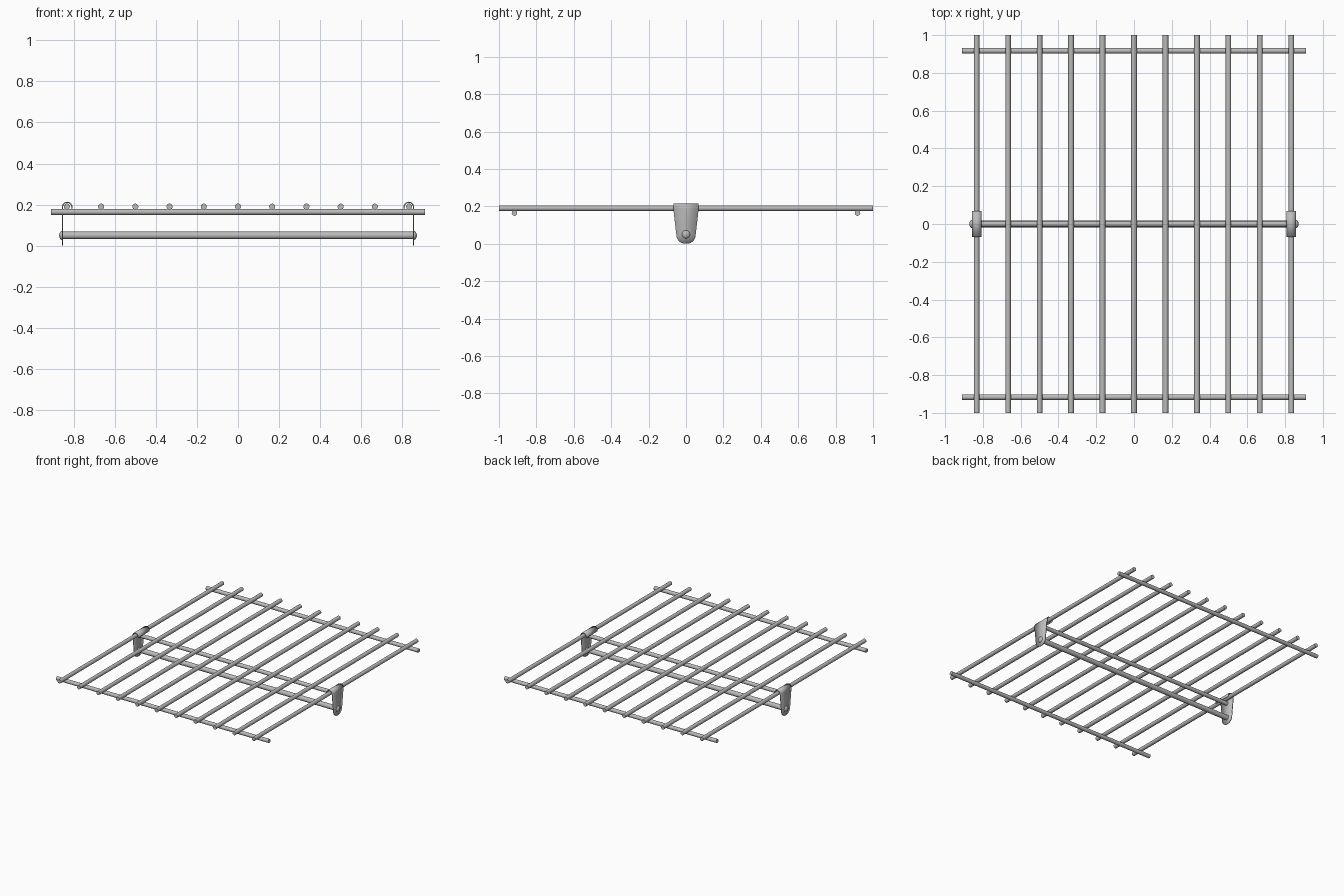
import bpy, bmesh, math
from mathutils import Matrix

if "Cube" in bpy.data.objects:
    bpy.data.objects.remove(bpy.data.objects["Cube"])

steel = bpy.data.materials.new("steel_grey")
steel.diffuse_color = (0.50, 0.50, 0.50, 1)
steel.use_nodes = True
steel.node_tree.nodes["Principled BSDF"].inputs["Base Color"].default_value = steel.diffuse_color


def finish(name, bm):
    bmesh.ops.recalc_face_normals(bm, faces=bm.faces)
    me = bpy.data.meshes.new(name)
    bm.to_mesh(me)
    bm.free()
    me.materials.append(steel)
    ob = bpy.data.objects.new(name, me)
    bpy.context.collection.objects.link(ob)
    bpy.ops.object.select_all(action='DESELECT')
    ob.select_set(True)
    bpy.context.view_layer.objects.active = ob
    bpy.ops.object.shade_smooth_by_angle(angle=math.radians(40))
    return ob


def rod(name, center, axis, length, radius):
    bm = bmesh.new()
    turn = Matrix.Rotation(math.pi / 2, 4, 'Y' if axis == 'X' else 'X')
    bmesh.ops.create_cone(bm, cap_ends=True, segments=24, radius1=radius, radius2=radius,
                          depth=length, matrix=Matrix.Translation(center) @ turn)
    return finish(name, bm)


def bracket(name, side):
    # hook over the outer rod, then a tapering tab with a rounded foot
    cx, cz, r = 0.832, 0.188, 0.023
    rows = []
    for i in range(17):
        a = math.radians(200 - 200 * i / 16)
        rows.append((cx + r * math.cos(a), cz + r * math.sin(a), 0.068))
    rows.append((cx + r, 0.05, 0.052))
    for i in range(1, 13):
        a = math.radians(88 * i / 12)
        rows.append((cx + r, 0.05 - 0.05 * math.sin(a), 0.052 * math.cos(a) ** 0.85))
    bm = bmesh.new()
    pairs = [[bm.verts.new((side * x, s * w, z)) for s in (-1, 1)] for x, z, w in rows]
    for p, q in zip(pairs, pairs[1:]):
        bm.faces.new((p[0], p[1], q[1], q[0]))
    ob = finish(name, bm)
    mod = ob.modifiers.new("sheet", 'SOLIDIFY')
    mod.thickness, mod.offset = 0.006, 0


def bolt_head(name, side):
    # domed cap on the outside of the bracket
    bm = bmesh.new()
    rings = []
    for i in range(6):
        a = math.radians(i * 16)
        rad, x = 0.022 * math.cos(a), side * (0.857 + 0.014 * math.sin(a))
        rings.append([bm.verts.new((x, rad * math.cos(t * math.tau / 24),
                                    0.05 + rad * math.sin(t * math.tau / 24))) for t in range(24)])
    for p, q in zip(rings, rings[1:]):
        for t in range(24):
            u = (t + 1) % 24
            bm.faces.new((p[t], p[u], q[u], q[t]))
    bm.faces.new(rings[0])
    bm.faces.new(rings[-1])
    finish(name, bm)


# long parallel rods
for i in range(11):
    rod(f"grid_rod_{i + 1}", ((i - 5) / 6, 0, 0.19), 'Y', 2.0, 0.0148)

# cross rods underneath
rod("front_cross_rod", (0, -0.917, 0.164), 'X', 1.82, 0.0148)
rod("back_cross_rod", (0, 0.917, 0.164), 'X', 1.82, 0.0148)
rod("middle_cross_rod", (0, 0, 0.164), 'X', 1.70, 0.0148)

# lower support rod with its brackets and bolts
rod("support_rod", (0, 0, 0.05), 'X', 1.71, 0.0185)
for side, label in ((-1, "left"), (1, "right")):
    bracket(f"{label}_bracket", side)
    bolt_head(f"{label}_bolt_head", side)
